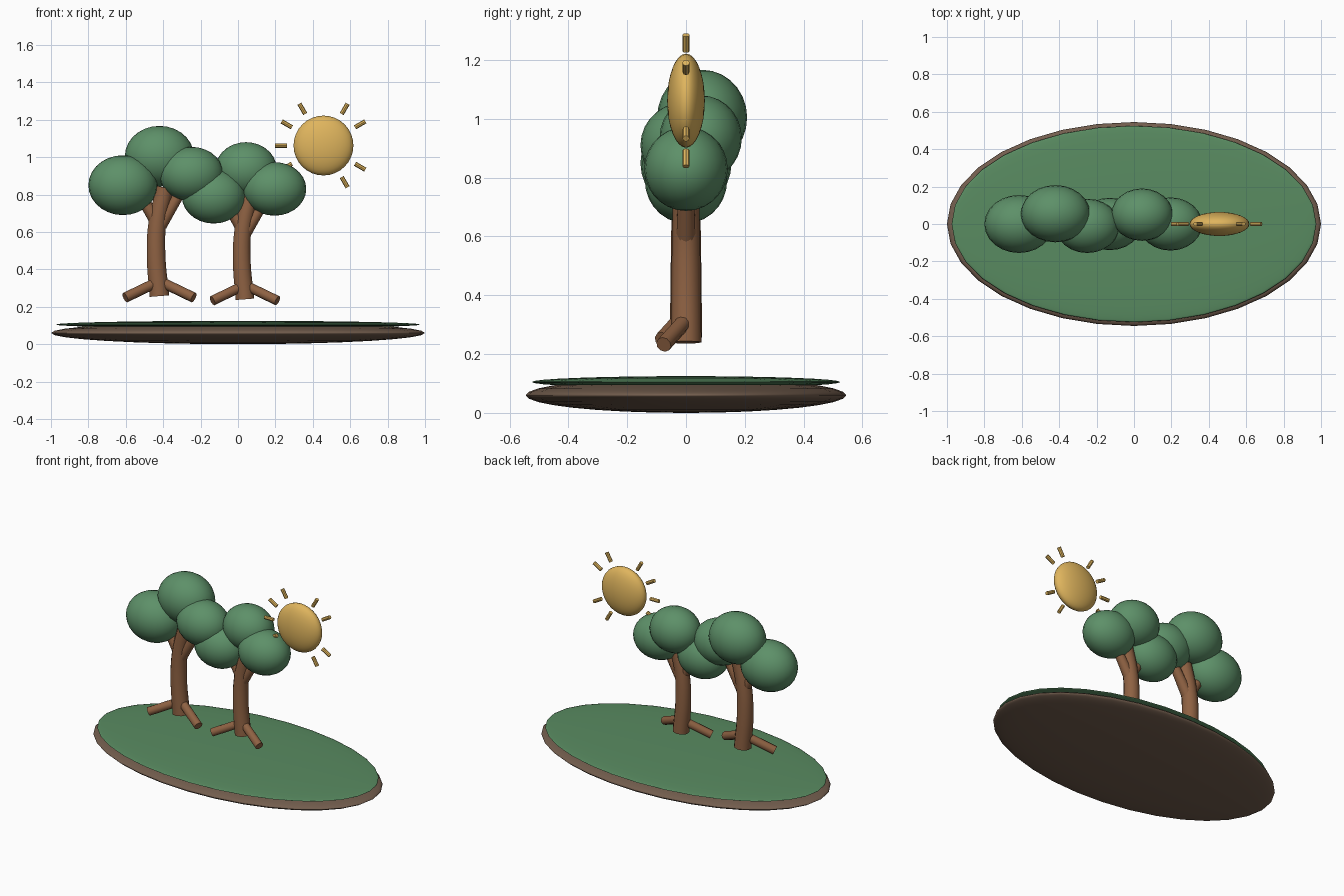
import bpy, math
from mathutils import Vector

cube = bpy.data.objects.get("Cube")
if cube:
    bpy.data.objects.remove(cube, do_unlink=True)


def material(name, rgb):
    m = bpy.data.materials.new(name)
    m.use_nodes = True
    m.diffuse_color = (*rgb, 1)
    m.node_tree.nodes["Principled BSDF"].inputs["Base Color"].default_value = (*rgb, 1)
    return m


GRASS = material("grass green", (0.10, 0.26, 0.12))
LEAF = material("leaf green", (0.11, 0.28, 0.14))
BARK = material("bark brown", (0.27, 0.12, 0.055))
SOIL = material("soil brown", (0.17, 0.11, 0.075))
SUN = material("sun yellow", (0.74, 0.46, 0.11))


def finish(name, mat):
    ob = bpy.context.object
    ob.name = name
    ob.data.materials.append(mat)
    bpy.ops.object.shade_smooth_by_angle(angle=math.radians(40))
    return ob


def ball(name, mat, centre, radii, segments=24, rings=14, tilt=0):
    bpy.ops.mesh.primitive_uv_sphere_add(segments=segments, ring_count=rings, radius=1,
                                         location=centre, rotation=(tilt, 0, 0))
    bpy.context.object.scale = radii
    return finish(name, mat)


def rod(name, mat, start, end, r1, r2, sides=12):
    a, b = Vector(start), Vector(end)
    d = b - a
    bpy.ops.mesh.primitive_cone_add(vertices=sides, radius1=r1, radius2=r2, depth=d.length,
                                    location=(a + b) / 2,
                                    rotation=d.to_track_quat('Z', 'Y').to_euler())
    return finish(name, mat)


def trunk(name, points, r1, r2):
    # bent, tapering tube along a smooth path
    cu = bpy.data.curves.new(name, 'CURVE')
    cu.dimensions = '3D'
    cu.bevel_depth = 1
    cu.bevel_resolution = 3
    cu.resolution_u = 5
    cu.use_fill_caps = True
    sp = cu.splines.new('BEZIER')
    sp.bezier_points.add(len(points) - 1)
    for i, (bp, co) in enumerate(zip(sp.bezier_points, points)):
        bp.co = co
        bp.radius = r1 + (r2 - r1) * i / (len(points) - 1)
        bp.handle_left_type = bp.handle_right_type = 'AUTO'
    ob = bpy.data.objects.new(name, cu)
    bpy.context.collection.objects.link(ob)
    bpy.ops.object.select_all(action='DESELECT')
    ob.select_set(True)
    bpy.context.view_layer.objects.active = ob
    bpy.ops.object.convert(target='MESH')
    return finish(name, BARK)


# island
ball("soil_base", SOIL, (0, 0, 0.06), (1, 0.545, 0.06), 32, 16)
ball("grass_top", GRASS, (0, 0, 0.105), (0.975, 0.525, 0.02), 32, 16)


def tree(name, x, z, s, crowns):
    def at(dx, dy, dz):
        return (x + dx * s, dy * s, z + dz * s)
    trunk(name + "_trunk", [at(0, 0, 0), at(-0.018, 0, 0.22), at(-0.01, 0, 0.40), at(0.03, 0, 0.58)],
          0.055 * s, 0.047 * s)
    for side, label in ((-1, "right"), (1, "left")):
        rod(f"{name}_{label}_root", BARK, at(0, 0, 0.08), at(side * 0.183, -0.08, -0.008),
            0.028 * s, 0.028 * s, 10)
        rod(f"{name}_{label}_branch", BARK, at(side * 0.005, 0, 0.38), at(side * 0.15, 0, 0.62),
            0.036 * s, 0.026 * s, 10)
    for i, (centre, radii) in enumerate(crowns):
        ball(f"{name}_crown_{i + 1}", LEAF, centre, radii)


tree("tall_tree", -0.42, 0.257, 1.0, [
    ((-0.615, 0, 0.85), (0.185, 0.155, 0.16)),
    ((-0.42, 0.055, 1.005), (0.185, 0.153, 0.162)),
    ((-0.25, -0.01, 0.91), (0.172, 0.145, 0.145))])
tree("short_tree", 0.037, 0.24, 0.95, [
    ((-0.13, 0, 0.79), (0.17, 0.14, 0.145)),
    ((0.043, 0.05, 0.935), (0.165, 0.14, 0.145)),
    ((0.195, 0, 0.83), (0.17, 0.142, 0.143))])

# sun with its rays
sun = Vector((0.457, 0, 1.062))
ball("sun_disc", SUN, sun, (0.16, 0.16, 0.064), 32, 16, math.pi / 2)
for a in (30, 60, 120, 150, 180, 210, 300, 330):
    d = Vector((math.cos(math.radians(a)), 0, math.sin(math.radians(a))))
    rod(f"sun_ray_{a}", SUN, sun + d * 0.195, sun + d * 0.258, 0.012, 0.012, 8)
